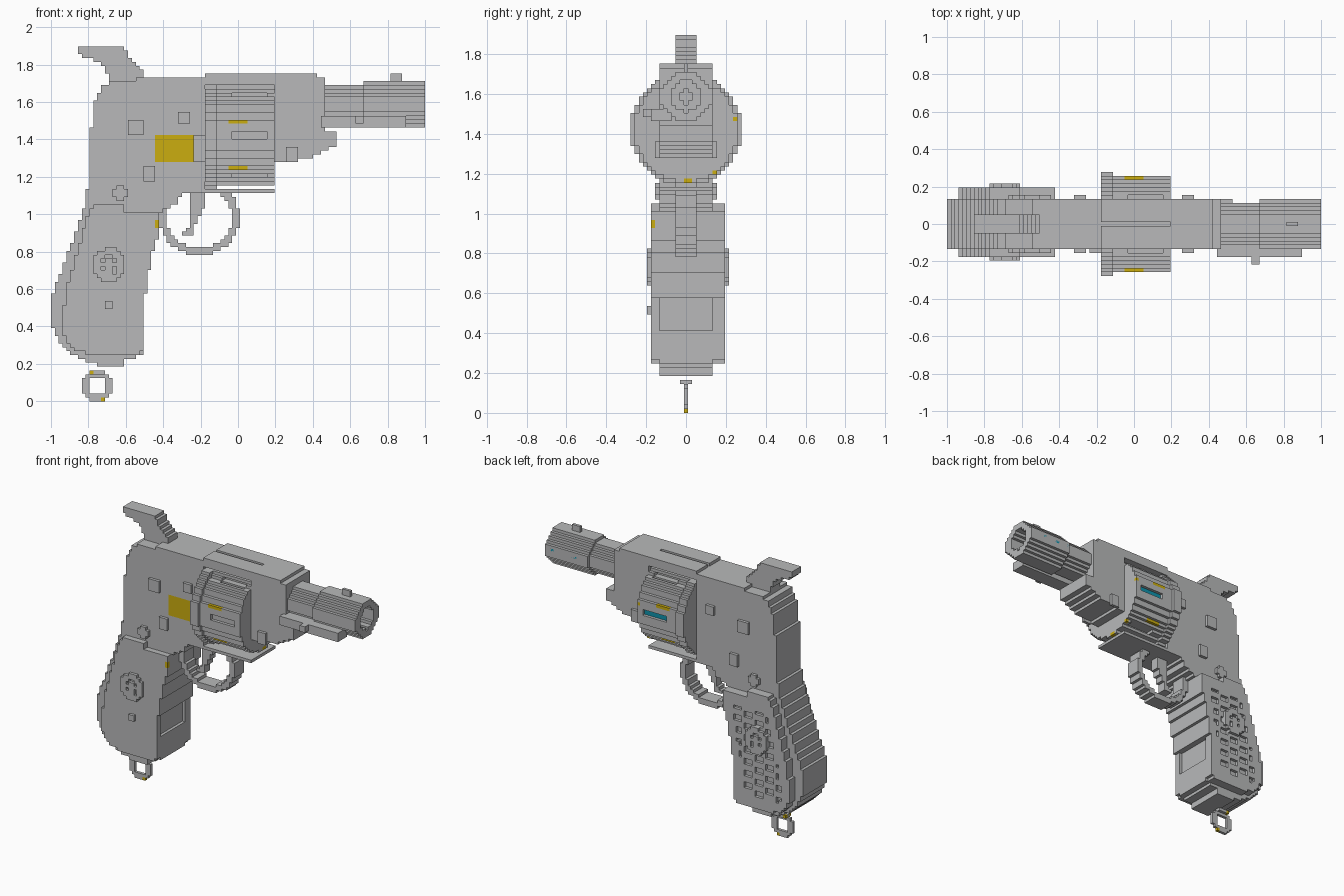
import bpy, bmesh, math
from mathutils import Vector

if "Cube" in bpy.data.objects:
    bpy.data.objects.remove(bpy.data.objects["Cube"])

V = 2 / 97          # block size
MATS = []
for label, rgb in (("steel grey", (0.48, 0.485, 0.49)), ("gold", (0.6, 0.42, 0.005)),
                   ("teal", (0.005, 0.29, 0.41))):
    m = bpy.data.materials.new(label)
    m.use_nodes = True
    m.diffuse_color = (*rgb, 1)
    m.node_tree.nodes["Principled BSDF"].inputs["Base Color"].default_value = (*rgb, 1)
    MATS.append(m)
GREY, GOLD, TEAL = range(3)
SIDES = [Vector(d) for d in ((1, 0, 0), (-1, 0, 0), (0, 1, 0), (0, -1, 0), (0, 0, 1), (0, 0, -1))]


def inside(poly, x, z):
    hit = False
    for (ax, az), (bx, bz) in zip(poly, poly[1:] + poly[:1]):
        if (az > z) != (bz > z) and x < ax + (z - az) * (bx - ax) / (bz - az):
            hit = not hit
    return hit


def blocks(name, lo, hi, solid, colour=lambda x, y, z: GREY):
    """Fill the box lo-hi with blocks where solid() holds; keep only outer faces."""
    shift = (-1 + V / 2, 0, V / 2)
    span = [range(math.floor((a - s) / V), math.ceil((b - s) / V) + 1)
            for a, b, s in zip(lo, hi, shift)]
    cells = {}
    for i in span[0]:
        for j in span[1]:
            for k in span[2]:
                p = (shift[0] + i * V, j * V, shift[2] + k * V)
                if all(a < c < b for a, c, b in zip(lo, p, hi)) and solid(*p):
                    cells[i, j, k] = p
    bm = bmesh.new()
    for key, p in cells.items():
        mat = colour(*p)
        for d in SIDES:
            if tuple(int(a + b) for a, b in zip(key, d)) in cells:
                continue
            u = Vector((d.y, d.z, d.x))
            w = d.cross(u)
            c = Vector(p) + d * V / 2
            f = bm.faces.new([bm.verts.new(c + (u * a + w * b) * V / 2)
                              for a, b in ((-1, -1), (1, -1), (1, 1), (-1, 1))])
            f.material_index = mat
    bmesh.ops.remove_doubles(bm, verts=bm.verts[:], dist=V / 100)
    me = bpy.data.meshes.new(name)
    bm.to_mesh(me)
    bm.free()
    for m in MATS:
        me.materials.append(m)
    ob = bpy.data.objects.new(name, me)
    bpy.context.collection.objects.link(ob)
    return ob


def plate(name, poly, y0, y1, keep=lambda x, y, z: True, colour=lambda x, y, z: GREY):
    """Extrude a side profile across y."""
    xs, zs = zip(*poly)
    memo = {}

    def solid(x, y, z):
        if (x, z) not in memo:
            memo[x, z] = inside(poly, x, z)
        return memo[x, z] and keep(x, y, z)
    return blocks(name, (min(xs), y0, min(zs)), (max(xs), y1, max(zs)), solid, colour)


def box(name, lo, hi, mat=GREY):
    return blocks(name, lo, hi, lambda *p: True, lambda *p: mat)


# Frame with grip core, cylinder window, top groove and front strap recess
GRIP_FRONT = [(-.42, .9), (-.45, .82), (-.47, .72), (-.5, .55), (-.5, .26)]
frame = [(-.44, 1.73), (-.18, 1.73), (-.18, 1.755), (.41, 1.755), (.455, 1.73), (.455, 1.45),
         (.52, 1.45), (.52, 1.36), (.455, 1.34), (.4, 1.31), (.27, 1.29), (.2, 1.27),
         (.19, 1.11), (-.3, 1.11), (-.32, 1.06), (-.38, 1.03), (-.42, 1.0), *GRIP_FRONT,
         (-.54, .235), (-.61, .215), (-.61, .195), (-.76, .195), (-.85, .235), (-.94, .29),
         (-.98, .37), (-1.01, .45), (-1.01, .53), (-.97, .63), (-.92, .76), (-.87, .9),
         (-.83, 1.0), (-.8, 1.16), (-.8, 1.35), (-.78, 1.5), (-.77, 1.6), (-.73, 1.68), (-.68, 1.71)]


def frame_keep(x, y, z):
    window = -.165 < x < .2 and 1.14 < z < 1.69
    groove = -.18 < x < .19 and abs(y) < .01 and z > 1.73
    strap = x > -.53 and .41 < z < .58 and abs(y) < .125
    return not (window or groove or strap)


def frame_colour(x, y, z):
    return GOLD if y < -.12 and -.44 < x < -.235 and 1.275 < z < 1.415 else GREY


plate("frame", frame, -.135, .135, frame_keep, frame_colour)
box("recoil_block", (-.235, -.157, 1.27), (-.165, -.13, 1.42))

# Grip panels; the left one is checkered
grip = [(-.78, 1.045), (-.61, 1.045), (-.6, 1.02), (-.42, 1.02), *GRIP_FRONT, (-.58, .25),
        (-.78, .25), (-.88, .28), (-.94, .36), (-.94, .45), (-.91, .62), (-.86, .8), (-.82, .95)]


def checkered(x, y, z):
    centre = math.hypot(x + .69, z - .73)
    if y < .18 or not .32 < z < .93 or centre < .09:
        return True
    if not (inside(grip, x - .07, z) and inside(grip, x + .06, z)):
        return True
    i, k = int((x + 1) / V), int(z / V)
    return i % 4 == 0 or (k + 2 * (i // 4 % 2)) % 4 < 2


plate("right_grip_panel", grip, -.178, -.135,
      colour=lambda x, y, z: GOLD if x > -.44 and abs(z - .95) < .015 and y < -.16 else GREY)
plate("left_grip_panel", grip, .135, .198, checkered)


# Grip medallion and pin
def medallion(x, y, z):
    dx, dz = abs(x + .69), abs(z - .73)
    return .05 < math.hypot(dx, dz) < .09 or (min(dx, dz) < .015 and max(dx, dz) < .04)


for side, y in (("right", -.187), ("left", .207)):
    blocks(side + "_medallion", (-.79, y - .011, .63), (-.59, y + .011, .83), medallion)
box("grip_pin", (-.71, -.198, .505), (-.665, -.176, .545))

# Frame screws on both sides
for n, (x, z) in enumerate([(-.55, 1.46), (-.285, 1.51), (-.47, 1.22), (-.63, 1.115), (.29, 1.32)]):
    for s in (-1, 1):
        blocks(f"screw_{n}_{'left' if s > 0 else 'right'}",
               (x - .035, s * .145 - .011, z - .035), (x + .035, s * .145 + .011, z + .035),
               lambda a, b, c: min(abs(a - x), abs(c - z)) < .012 or x != -.63)

# Hammer
plate("hammer", [(-.855, 1.905), (-.63, 1.905), (-.6, 1.87), (-.56, 1.81), (-.51, 1.77), (-.48, 1.7),
                 (-.68, 1.7), (-.7, 1.76), (-.75, 1.82), (-.83, 1.84), (-.855, 1.86)], -.053, .053)

# Fluted cylinder
CZ = 1.42


def drum(x, y, z):
    r, a = math.hypot(y, z - CZ), math.atan2(z - CZ, y)
    off = abs((a + math.pi / 6) % (math.pi / 3) - math.pi / 6) * r
    if -.03 < x < .15 and off < .027 and r > .235:
        return False
    return r < (.28 if x < -.105 else .262)


def drum_colour(x, y, z):
    if y > .2 and -.03 < x < .15 and abs(z - CZ) < .025:
        return TEAL
    r = math.hypot(y, z - CZ)
    if r > .225 and -.06 < x < .055 and (abs(z - 1.49) < .011 or abs(z - 1.24) < .011):
        return GOLD
    tips = ((.25, 1.47), (.15, 1.2), (.01, 1.165))
    if x > .165 and any(math.hypot(y - a, z - b) < .016 for a, b in tips):
        return GOLD
    return GREY


blocks("cylinder", (-.165, -.3, 1.12), (.187, .3, 1.72), drum, drum_colour)

# Barrel with heavier hollow muzzle
BZ = 1.588


def barrel(x, y, z):
    a, b = abs(y), abs(z - BZ)
    octagon = max(a, b, (a + b) * .72)
    if x < .66:
        return octagon < .105
    bore = .075 if x > .85 else .035
    return octagon < .125 and math.hypot(a, b) > bore


blocks("barrel", (.44, -.14, 1.44), (1.0, .14, 1.74), barrel)
box("barrel_stripe", (.66, .11, 1.585), (1.0, .137, 1.61), TEAL)
box("front_sight", (.81, -.011, 1.7), (.875, .011, 1.755))
box("ejector_rod", (.44, -.17, 1.46), (.89, -.07, 1.53))
box("ejector_tip", (.62, -.21, 1.475), (.665, -.16, 1.52))


# Trigger guard and trigger
def guard(x, y, z):
    u, w = x + .205, z - .98
    return math.hypot(u / .215, w / .2) < 1 < math.hypot(u / .175, w / .162)


blocks("trigger_guard", (-.43, -.053, .77), (.02, .053, 1.12), guard)
plate("trigger", [(-.25, 1.12), (-.17, 1.12), (-.18, 1.03), (-.23, .95), (-.24, .88), (-.29, .88),
                  (-.29, .9), (-.26, .95), (-.25, 1.04)], -.032, .032)

# Lanyard ring
blocks("lanyard_ring", (-.85, -.011, 0), (-.65, .011, .17),
       lambda x, y, z: .05 < math.hypot(x + .755, z - .083) < .085,
       lambda x, y, z: GOLD if z < .02 and x > -.735 else GREY)
blocks("ring_bar", (-.795, -.032, .145), (-.715, .032, .166), lambda *p: True,
       lambda x, y, z: GOLD if x < -.775 else GREY)
